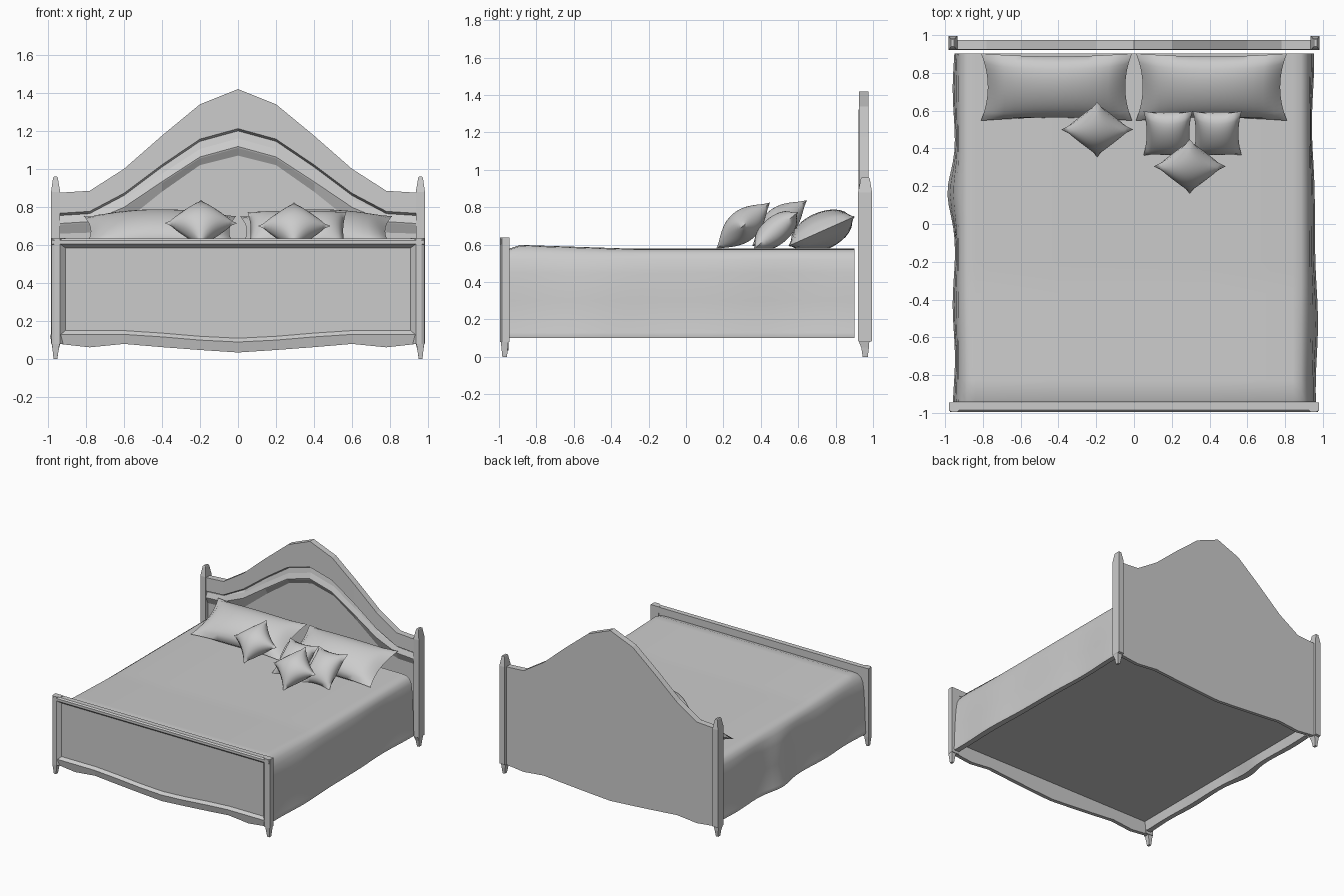
import bpy, bmesh, math
from mathutils import Matrix

cube = bpy.data.objects.get("Cube")
if cube:
    bpy.data.objects.remove(cube, do_unlink=True)

grey = bpy.data.materials.new("plain grey")
grey.use_nodes = True
colour = (0.6, 0.6, 0.6, 1)
grey.diffuse_color = colour
grey.node_tree.nodes["Principled BSDF"].inputs["Base Color"].default_value = colour


def finish(name, bm, smooth=None):
    bmesh.ops.recalc_face_normals(bm, faces=bm.faces)
    mesh = bpy.data.meshes.new(name)
    bm.to_mesh(mesh)
    bm.free()
    mesh.materials.append(grey)
    obj = bpy.data.objects.new(name, mesh)
    bpy.context.collection.objects.link(obj)
    if smooth:
        bpy.ops.object.select_all(action="DESELECT")
        obj.select_set(True)
        bpy.context.view_layer.objects.active = obj
        bpy.ops.object.shade_smooth_by_angle(angle=math.radians(smooth))
    return obj


def loft(name, rings, smooth=None):
    """Skin a list of closed rings and cap both ends."""
    bm = bmesh.new()
    loops = [[bm.verts.new(p) for p in ring] for ring in rings]
    n = len(loops[0])
    for a, b in zip(loops, loops[1:]):
        for i in range(n):
            j = (i + 1) % n
            bm.faces.new((a[i], a[j], b[j], b[i]))
    bm.faces.new(loops[0])
    bm.faces.new(loops[-1])
    return finish(name, bm, smooth)


def post(name, side, levels):
    loft(name, [[(side * x0, y0, z), (side * x1, y0, z), (side * x1, y1, z), (side * x0, y1, z)]
                for z, x0, x1, y0, y1 in levels])


# Curves shared by both boards, listed from the middle outwards
half = [0, 0.2, 0.4, 0.6, 0.78, 0.94]
crest = [1.42, 1.34, 1.175, 1.0, 0.885, 0.875]
lip = [1.2, 1.145, 1.01, 0.86, 0.765, 0.755]
band = [1.11, 1.055, 0.925, 0.79, 0.715, 0.705]
inner = [1.07, 1.02, 0.88, 0.72, 0.665, 0.66]
apron = [0.035, 0.048, 0.063, 0.08, 0.062, 0.08]
apron_top = [0.09, 0.1, 0.117, 0.13, 0.13, 0.13]


def board(name, section):
    """Loft a board across x from rows of (y, curve or height, offset)."""
    rings = []
    for i in list(range(5, 0, -1)) + list(range(6)):
        x = half[i] * (-1 if len(rings) < 5 else 1)
        rings.append([(x, y, (c[i] if isinstance(c, list) else c) + dz) for y, c, dz in section])
    return loft(name, rings)


# Headboard with stepped arched mouldings
board("headboard", [
    (0.975, apron, 0), (0.975, crest, 0), (0.925, crest, 0),
    (0.922, lip, 0.012), (0.945, lip, 0), (0.938, band, 0.05), (0.922, band, 0.008),
    (0.925, band, 0), (0.948, inner, 0), (0.948, apron, 0)])

# Footboard panel with a scalloped apron
board("footboard_panel", [
    (-0.95, apron, 0), (-0.95, 0.62, 0), (-0.97, 0.62, 0),
    (-0.97, apron_top, 0.02), (-0.992, apron_top, 0), (-0.98, apron, 0)])

# Footboard top rail with a sloped inner edge
rail = [(-0.945, 0.635), (-0.985, 0.635), (-0.995, 0.625), (-0.995, 0.605), (-0.97, 0.585), (-0.945, 0.585)]
loft("footboard_rail", [[(x, y, z) for y, z in rail] for x in (-0.975, 0.975)])

for side, word in ((1, "left"), (-1, "right")):
    stile = [(0.98, -0.945), (0.98, -0.985), (0.965, -0.995), (0.935, -0.995), (0.908, -0.97), (0.908, -0.945)]
    loft(word + "_footboard_stile", [[(side * x, y, z) for x, y in stile] for z in (0.08, 0.637)])
    post(word + "_front_foot", side, [
        (0, 0.951, 0.97, -0.982, -0.957), (0.08, 0.938, 0.978, -0.99, -0.95)])
    # Headboard post with pointed top and tapered foot
    post(word + "_headboard_post", side, [
        (0, 0.95, 0.97, 0.945, 0.972), (0.05, 0.943, 0.975, 0.937, 0.978), (0.08, 0.935, 0.98, 0.925, 0.98),
        (0.085, 0.935, 0.983, 0.92, 0.995), (0.88, 0.935, 0.983, 0.92, 0.995),
        (0.955, 0.948, 0.972, 0.935, 0.982), (0.96, 0.952, 0.968, 0.94, 0.976)])

# Draped cover: rounded top edges, loose sides, hollow underneath
side_profile = [(0.895, 0.17, 0), (0.905, 0.1, 0.6), (0.942, 0.1, 1), (0.946, 0.12, 1), (0.943, 0.13, 1),
                (0.94, 0.3, 0.8), (0.935, 0.45, 0.5), (0.928, 0.52, 0.2), (0.912, 0.555, 0),
                (0.885, 0.573, 0), (0.84, 0.578, 0), (0.4, 0.579, 0)]
rings = []
for i in range(33):
    y = -0.943 + 1.845 * i / 32
    hump = 0.02 * max(0, -y - 0.3) / 0.6
    if i == 0:
        hump = 0.0
    left = 0.012 - 0.01 * math.tanh(6 * y) + 0.006 * math.sin(9 * y)
    right = 0.008 + 0.028 * math.exp(-((y - 0.17) / 0.14) ** 2) + 0.006 * math.sin(11 * y)
    ring = [(x + w * left, y, z + (hump if z > 0.57 else 0)) for x, z, w in side_profile]
    ring += [(-x - w * right, y, z + (hump if z > 0.57 else 0)) for x, z, w in reversed(side_profile)]
    rings.append(ring)
loft("bed_cover", rings, 50)


def pillow(name, centre, width, height, thick, tilt, spin=0, pinch=0.13, yaw=0):
    """Two bulged sheets joined at a pinched seam."""
    bm = bmesh.new()
    for face_side in (1, -1):
        sheet = bmesh.ops.create_grid(bm, x_segments=14, y_segments=14, size=1)["verts"]
        for v in sheet:
            u, w = v.co.x, v.co.y
            puff = max(0, (1 - u * u) * (1 - w * w)) ** 0.6
            v.co = (width / 2 * u * (1 - pinch * (1 - w * w) * u * u),
                    height / 2 * w * (1 - pinch * (1 - u * u) * w * w),
                    face_side * thick / 2 * puff)
    bmesh.ops.remove_doubles(bm, verts=bm.verts, dist=0.0005)
    turn = (Matrix.Rotation(math.radians(yaw), 4, "Z") @ Matrix.Rotation(math.radians(tilt), 4, "X")
            @ Matrix.Rotation(math.radians(spin), 4, "Z"))
    bm.transform(Matrix.Translation(centre) @ turn)
    finish(name, bm, 60)


# Sleeping pillows, then square and diamond cushions
pillow("right_pillow", (-0.41, 0.725, 0.672), 0.8, 0.39, 0.2, 24, pinch=0.09)
pillow("left_pillow", (0.41, 0.725, 0.672), 0.8, 0.39, 0.2, 24, pinch=0.09)
for x, word in ((0.18, "inner"), (0.44, "outer")):
    pillow(word + "_square_cushion", (x, 0.48, 0.675), 0.26, 0.31, 0.15, 40)
pillow("right_diamond_cushion", (-0.195, 0.5, 0.715), 0.27, 0.27, 0.17, 40, spin=45)
pillow("left_diamond_cushion", (0.295, 0.305, 0.7), 0.27, 0.27, 0.17, 41, spin=45)
